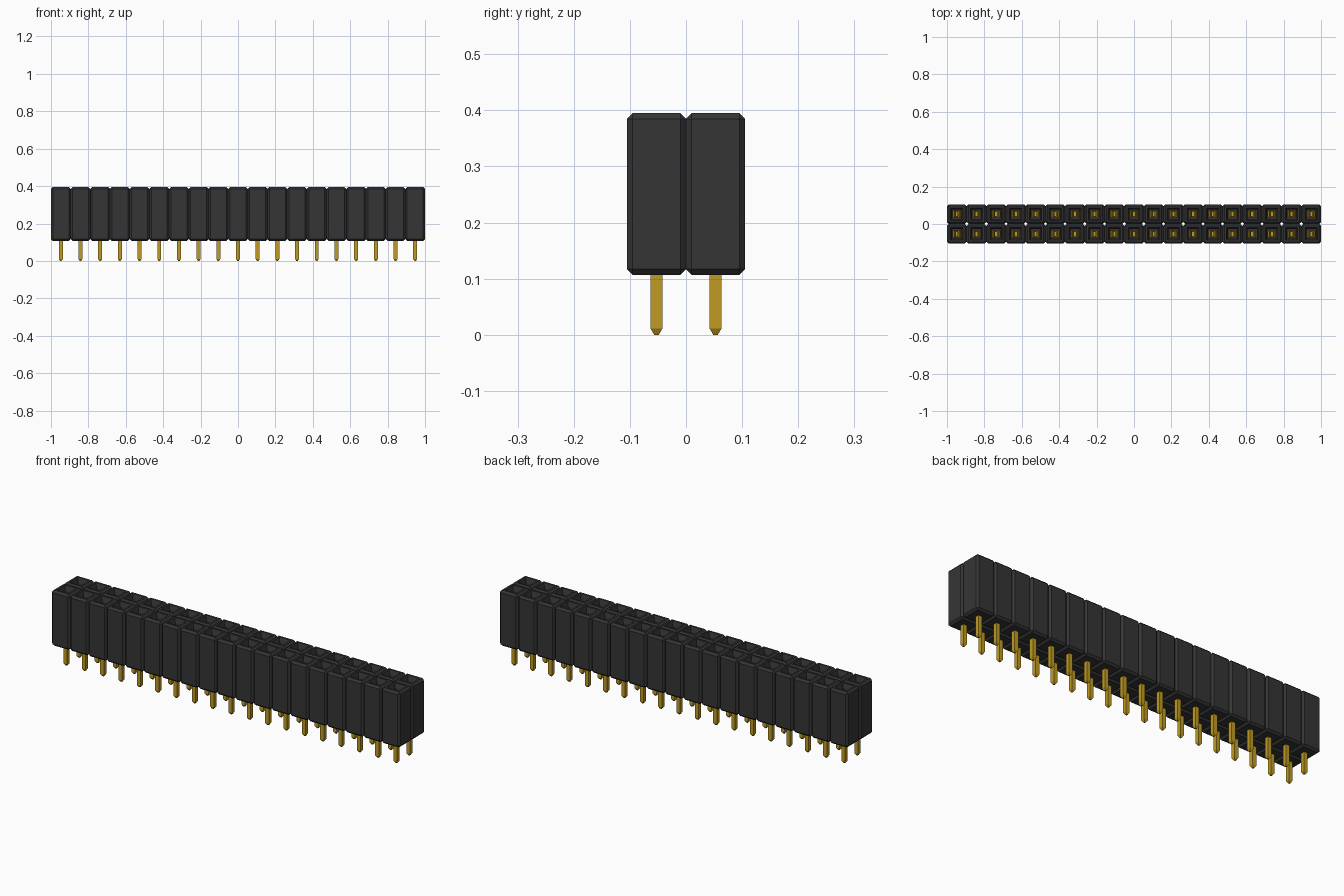
import bpy, bmesh

cube = bpy.data.objects.get("Cube")
if cube:
    bpy.data.objects.remove(cube, do_unlink=True)

COLS, ROWS = 19, 2
PITCH = 2 / COLS
H = PITCH / 2          # half width of one housing cell
C = 0.01               # chamfer
BOTTOM, TOP = 0.107, 0.395


def material(name, rgb):
    m = bpy.data.materials.new(name)
    m.use_nodes = True
    m.diffuse_color = (*rgb, 1)
    m.node_tree.nodes["Principled BSDF"].inputs["Base Color"].default_value = (*rgb, 1)
    return m


black = material("black plastic", (0.036, 0.036, 0.036))
gold = material("gold metal", (0.53, 0.33, 0.016))


def ring(bm, half, cut, z):
    """Square ring with corners cut off by the given chamfer."""
    i = half - cut
    pts = [(half, -i), (half, i), (i, half), (-i, half),
           (-half, i), (-half, -i), (-i, -half), (i, -half)]
    return [bm.verts.new((x, y, z)) for x, y in pts]


def loft(bm, sections):
    """Closed solid through a stack of rings."""
    rings = [ring(bm, *s) for s in sections]
    for a, b in zip(rings, rings[1:]):
        for k in range(8):
            n = (k + 1) % 8
            bm.faces.new((a[k], a[n], b[n], b[k]))
    bm.faces.new(rings[0][::-1])
    bm.faces.new(rings[-1])


def strip(bm, path, half_y, thick):
    """Bent metal strip following an x-z path."""
    rows = [[bm.verts.new((x + dx, y, z)) for dx, y in
             ((0, -half_y), (thick, -half_y), (thick, half_y), (0, half_y))]
            for x, z in path]
    for a, b in zip(rows, rows[1:]):
        for k in range(4):
            n = (k + 1) % 4
            bm.faces.new((a[k], a[n], b[n], b[k]))
    bm.faces.new(rows[0][::-1])
    bm.faces.new(rows[-1])


def finish(bm, name, mat):
    """Make an object and repeat it over the grid of positions."""
    bmesh.ops.remove_doubles(bm, verts=bm.verts, dist=1e-5)
    bmesh.ops.recalc_face_normals(bm, faces=bm.faces)
    me = bpy.data.meshes.new(name)
    bm.to_mesh(me)
    bm.free()
    me.materials.append(mat)
    ob = bpy.data.objects.new(name, me)
    bpy.context.collection.objects.link(ob)
    ob.location = (-(COLS - 1) * H, -(ROWS - 1) * H, 0)
    for label, count, step in (("columns", COLS, (PITCH, 0, 0)), ("rows", ROWS, (0, PITCH, 0))):
        mod = ob.modifiers.new(label, 'ARRAY')
        mod.count = count
        mod.use_relative_offset = False
        mod.use_constant_offset = True
        mod.constant_offset_displace = step
    return ob


# Chamfered housing cell with a funnel-shaped socket in its top
bm = bmesh.new()
loft(bm, [(H - C, 0, BOTTOM), (H, C, BOTTOM + C), (H, C, TOP - C), (H - C, 0, TOP),
          (0.033, 0, TOP), (0.025, 0, TOP - 0.025), (0.025, 0, 0.24)])
finish(bm, "socket_housing", black)

# Square pins with tapered tips
bm = bmesh.new()
loft(bm, [(0.004, 0, 0), (0.0105, 0, 0.011), (0.0105, 0, 0.246)])
finish(bm, "solder_pin", gold)

# Pair of spring leaves gripping from either side of each socket
bm = bmesh.new()
for s in (-1, 1):
    strip(bm, [(s * 0.020 - 0.002, 0.239), (s * 0.020 - 0.002, 0.27),
               (s * 0.007 - 0.002, 0.325), (s * 0.014 - 0.002, 0.35)], 0.019, 0.004)
finish(bm, "spring_contact", gold)
